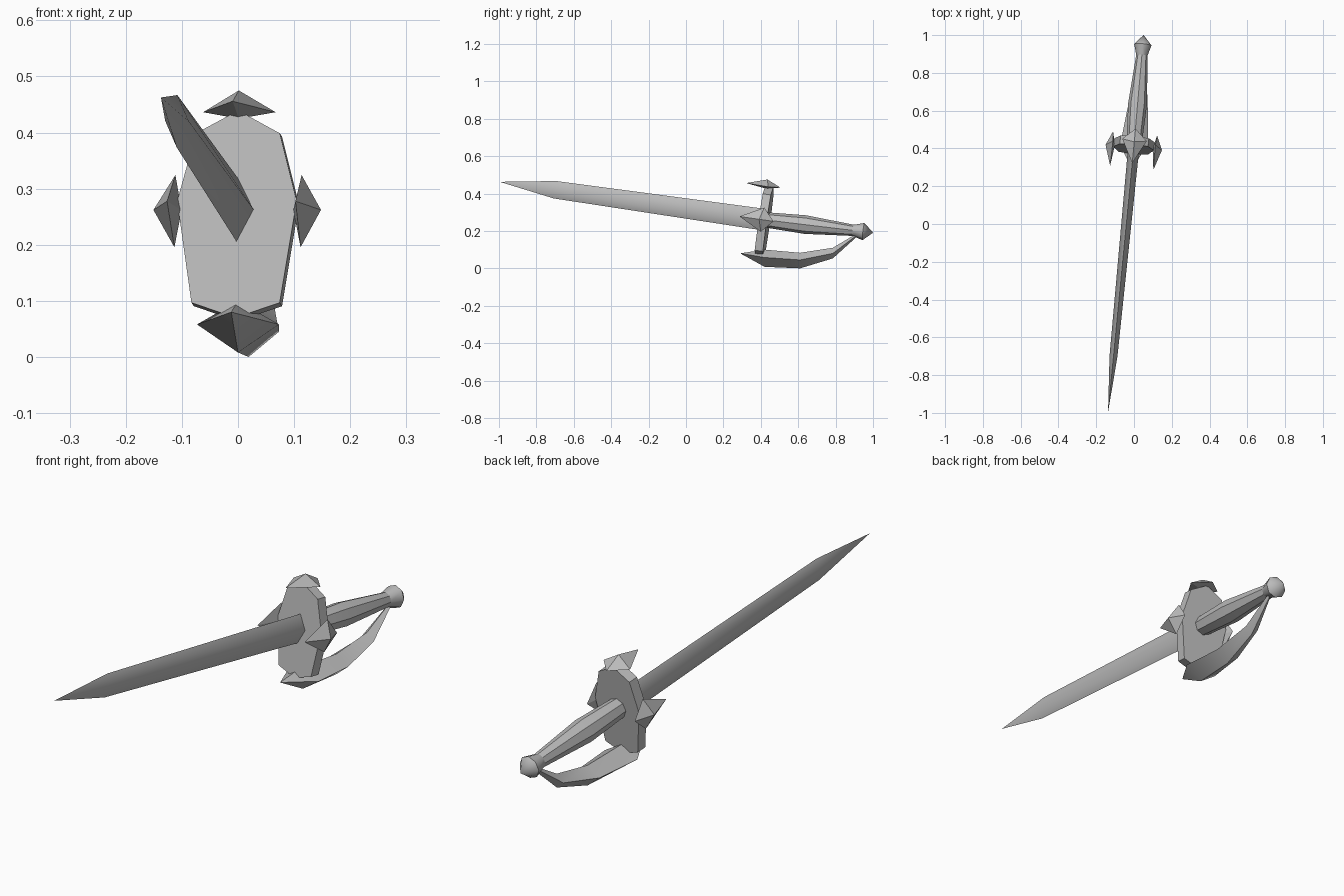
import bpy, bmesh, math
from mathutils import Vector, Matrix

cube = bpy.data.objects.get("Cube")
if cube:
    bpy.data.objects.remove(cube, do_unlink=True)

steel = bpy.data.materials.new("grey_steel")
steel.use_nodes = True
GREY = (0.5, 0.5, 0.5, 1)
steel.diffuse_color = GREY
steel.node_tree.nodes["Principled BSDF"].inputs["Base Color"].default_value = GREY

HUB = Vector((0, 0.42, 0.26))


def frame(direction):
    """Frame at the guard with its y axis along the given direction."""
    y = Vector(direction).normalized()
    x = y.cross(Vector((0, 0, 1))).normalized()
    z = x.cross(y)
    return Matrix.Translation(HUB) @ Matrix((x, y, z)).transposed().to_4x4()


BLADE = frame((0.097, 1, -0.143))
GRIP = frame((0.088, 1, -0.12))


def finish(name, bm, matrix, angle=0):
    bmesh.ops.transform(bm, matrix=matrix, verts=bm.verts)
    bmesh.ops.recalc_face_normals(bm, faces=bm.faces)
    mesh = bpy.data.meshes.new(name)
    bm.to_mesh(mesh)
    bm.free()
    mesh.materials.append(steel)
    obj = bpy.data.objects.new(name, mesh)
    bpy.context.collection.objects.link(obj)
    if angle:
        bpy.ops.object.select_all(action="DESELECT")
        obj.select_set(True)
        bpy.context.view_layer.objects.active = obj
        bpy.ops.object.shade_smooth_by_angle(angle=math.radians(angle))


def loft(name, rings, matrix=Matrix(), angle=0):
    """Skin a list of rings; a ring of one point makes a pointed end."""
    bm = bmesh.new()
    loops = [[bm.verts.new(p) for p in ring] for ring in rings]
    for a, b in zip(loops, loops[1:]):
        n = max(len(a), len(b))
        for i in range(n):
            j = (i + 1) % n
            if len(a) == 1:
                bm.faces.new((a[0], b[i], b[j]))
            elif len(b) == 1:
                bm.faces.new((a[i], a[j], b[0]))
            else:
                bm.faces.new((a[i], a[j], b[j], b[i]))
    for end in (loops[0], loops[-1]):
        if len(end) > 2:
            bm.faces.new(end)
    finish(name, bm, matrix, angle)


def diamond(y, w, h):
    return [(w, y, 0), (0, y, h), (-w, y, 0), (0, y, -h)]


def circle(y, r, sides=8):
    steps = [math.tau * i / sides for i in range(sides)]
    return [(r * math.cos(a), y, r * math.sin(a)) for a in steps]


# Diamond-section blade tapering to a point
loft("blade", [diamond(0, 0.03, 0.058), diamond(-1.137, 0.021, 0.047),
               [(0, -1.437, 0)]], BLADE, 60)

# Swelling grip and faceted pommel
loft("grip", [circle(0, 0.04), circle(0.06, 0.043), circle(0.22, 0.05),
              circle(0.48, 0.03)], GRIP, 40)
loft("pommel", [circle(0.475, 0.029), circle(0.535, 0.046),
                [(0, 0.587, 0)]], GRIP, 50)

# Tall eight-sided guard plate, mirrored from its right half
half = [(0.075, 0.137), (0.107, 0.015), (0.079, -0.168)]
outline = [(0, 0.178)] + half + [(0, -0.195)] + [(-x, z) for x, z in reversed(half)]
loft("guard_plate", [[(x, y, z) for x, z in outline] for y in (-0.022, 0.022)], BLADE)


def spike(name, turn, reach):
    """Forward-pointing faceted barb on the plate's rim."""
    bm = bmesh.new()
    points = [(-0.065, 0, reach - 0.037), (0.065, 0, reach - 0.037),
              (0, -0.125, reach - 0.035), (0, 0.06, reach - 0.033),
              (0, -0.015, reach), (0, -0.01, reach - 0.05)]
    left, right, tip, back, crest, root = [bm.verts.new(p) for p in points]
    rim = [tip, right, back, left]
    for a, b in zip(rim, rim[1:] + rim[:1]):
        bm.faces.new((a, b, crest))
        bm.faces.new((b, a, root))
    finish(name, bm, BLADE @ Matrix.Rotation(turn, 4, "Y"))


spike("top_spike", 0, 0.215)
spike("left_spike", math.pi / 2, 0.15)
spike("right_spike", -math.pi / 2, 0.15)


# Knuckle bow: pointed in front, curving back and up to the pommel
def bow_ring(y, w, top, mid, low):
    x = 0.1 * (y - 0.42)
    return [(x + w, y, mid), (x, y, top), (x - w, y, mid), (x, y, low)]


loft("knuckle_bow", [[(-0.012, 0.29, 0.08)],
                     bow_ring(0.42, 0.073, 0.1, 0.058, 0.008),
                     bow_ring(0.61, 0.054, 0.083, 0.045, 0.0),
                     bow_ring(0.785, 0.03, 0.11, 0.08, 0.053),
                     bow_ring(0.92, 0.006, 0.19, 0.182, 0.175)], angle=50)
